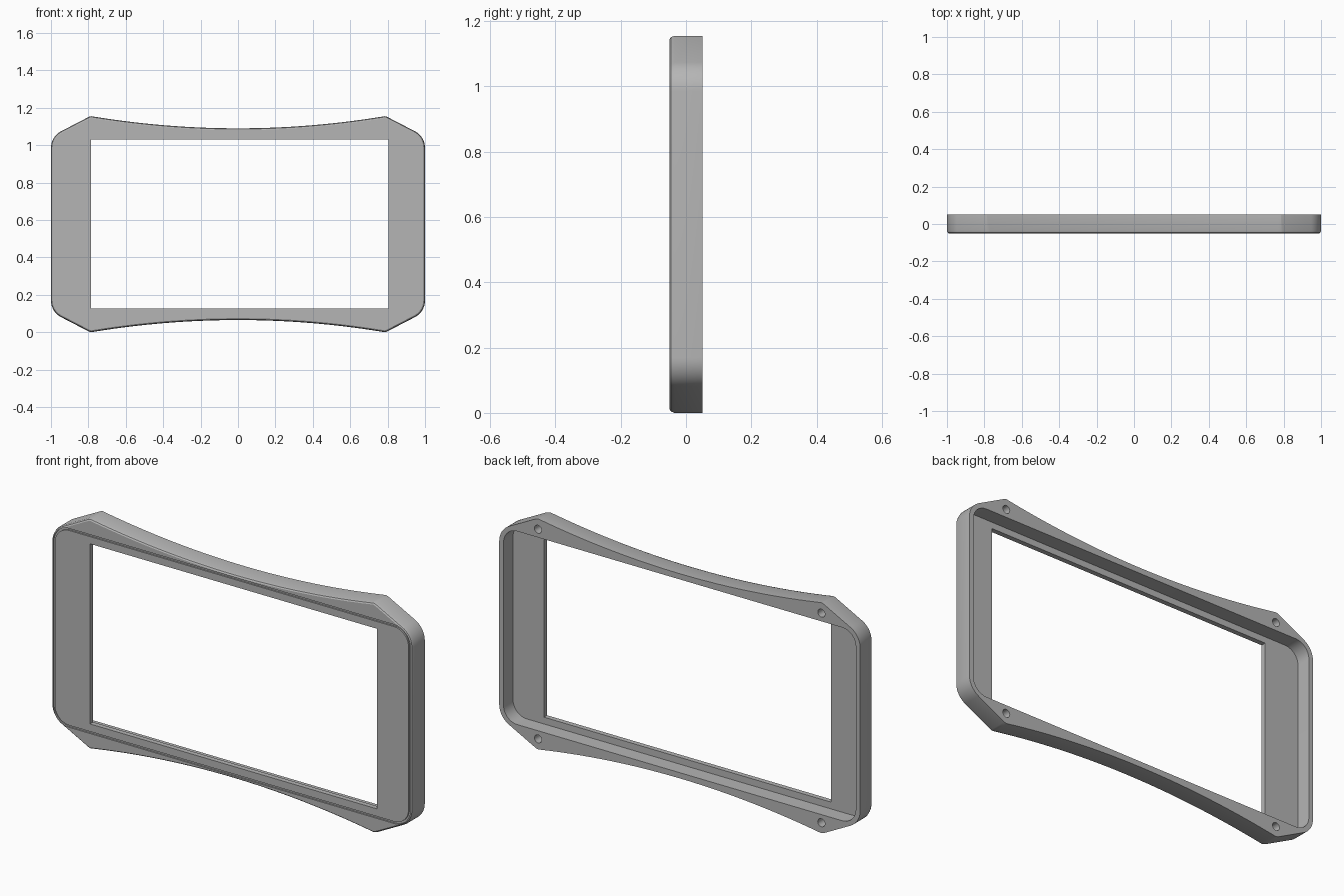
import bpy, bmesh
from math import sin, cos, radians, pi
from mathutils import Vector

if "Cube" in bpy.data.objects:
    bpy.data.objects.remove(bpy.data.objects["Cube"])

MID = 0.5775          # height of the horizontal symmetry line
CX, CZ = 0.9, 0.408   # corner arc centre, measured from the middle

grey = bpy.data.materials.new("satin_grey")
grey.use_nodes = True
grey.diffuse_color = (0.46, 0.46, 0.46, 1)
grey.node_tree.nodes["Principled BSDF"].inputs["Base Color"].default_value = grey.diffuse_color


def mirrored(quarter):
    """Mirror a quarter outline (right side to top middle) into a closed loop."""
    half = quarter + [(-x, z) for x, z in reversed(quarter) if x > 1e-6]
    return half + [(-x, -z) for x, z in half]


def arc(r, end, steps=10):
    return [(CX + r * cos(radians(end * i / steps)), CZ + r * sin(radians(end * i / steps)))
            for i in range(steps + 1)]


def rounded(r):
    return mirrored(arc(r, 90))


def inset(pts, d):
    """Move a counter-clockwise outline inward by d."""
    out = []
    for i, p in enumerate(pts):
        p, a, b = Vector(p), Vector(pts[i - 1]), Vector(pts[(i + 1) % len(pts)])
        e, f = (p - a).normalized(), (b - p).normalized()
        n, m = Vector((-e.y, e.x)), Vector((-f.y, f.x))
        out.append(tuple(p + (n + m) * d / (1 + n.dot(m))))
    return out


def loft(name, layers):
    """Solid through (y, outline) layers, capped at both ends."""
    bm = bmesh.new()
    rings = [[bm.verts.new((x, y, z + MID)) for x, z in pts] for y, pts in layers]
    for r, s in zip(rings, rings[1:]):
        for i in range(len(r)):
            j = (i + 1) % len(r)
            bm.faces.new((r[i], r[j], s[j], s[i]))
    bm.faces.new(rings[0])
    bm.faces.new(rings[-1])
    bmesh.ops.recalc_face_normals(bm, faces=bm.faces)
    mesh = bpy.data.meshes.new(name)
    bm.to_mesh(mesh)
    bm.free()
    mesh.materials.append(grey)
    ob = bpy.data.objects.new(name, mesh)
    bpy.context.collection.objects.link(ob)
    return ob


def prism(name, pts, y0, y1):
    return loft(name, [(y0, pts), (y1, pts)])


def cut(body, cutter):
    """Subtract the cutter, then discard it."""
    mod = body.modifiers.new("cut", "BOOLEAN")
    mod.operation, mod.solver, mod.object = "DIFFERENCE", "EXACT", cutter
    bpy.context.view_layer.objects.active = body
    bpy.ops.object.modifier_apply(modifier=mod.name)
    bpy.data.objects.remove(cutter)


# Outer body: rounded corners, four pointed ears, bowed top and bottom, eased front edge
bow = [(0.77 * (1 - i / 14), 0.5125 + 0.0625 * (1 - i / 14) ** 2) for i in range(15)]
outline = mirrored(arc(0.1, 62) + [(0.797, 0.574), (0.785, 0.5775)] + bow)
frame = loft("bezel_frame", [(-0.05, inset(outline, 0.01)), (-0.046, inset(outline, 0.004)),
                             (-0.035, outline), (0.05, outline)])

# Rear cavity
cut(frame, prism("cavity_cutter", rounded(0.076), -0.025, 0.1))

# Screen window, slightly off centre
window = [(0.805, -0.45), (0.805, 0.452), (-0.785, 0.452), (-0.785, -0.45)]
cut(frame, prism("window_cutter", window, -0.1, 0.1))

# Thin groove around the front face
groove = prism("groove_cutter", rounded(0.09), -0.08, -0.042)
cut(groove, prism("groove_core", rounded(0.08), -0.1, 0))
cut(frame, groove)

# Blind screw holes in the ears
for sx in (1, -1):
    for sz in (1, -1):
        hole = [(sx * 0.785 + 0.02 * cos(i * pi / 12), sz * 0.525 + 0.02 * sin(i * pi / 12))
                for i in range(24)]
        cut(frame, prism("hole_cutter", hole, -0.02, 0.1))

# Smooth the curved walls, keep the edges crisp
bpy.ops.object.select_all(action="DESELECT")
frame.select_set(True)
bpy.context.view_layer.objects.active = frame
bpy.ops.object.shade_smooth_by_angle(angle=radians(25))
